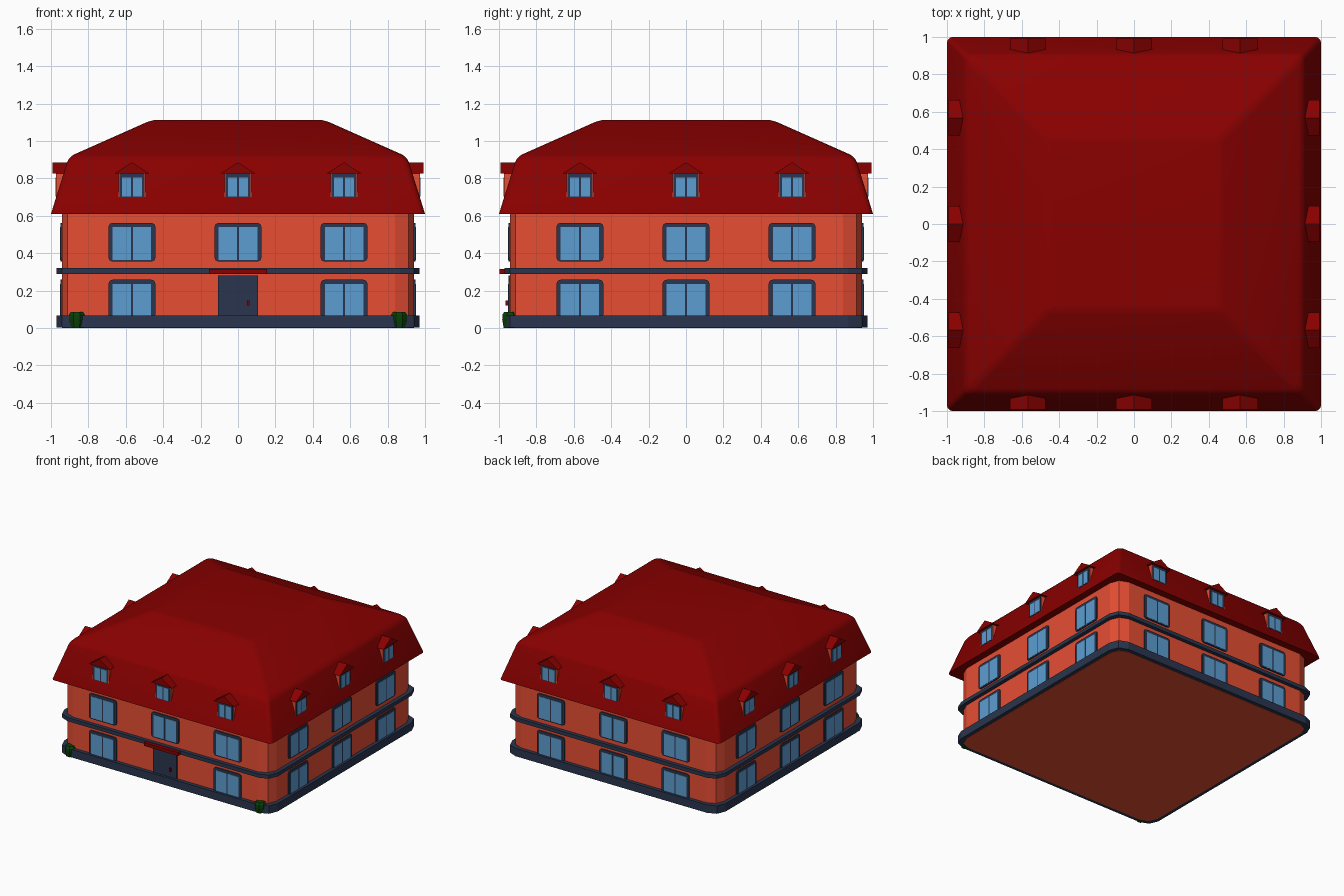
import bpy, bmesh, math
from mathutils import Matrix, Vector

if "Cube" in bpy.data.objects:
    bpy.data.objects.remove(bpy.data.objects["Cube"])


def material(name, rgb):
    m = bpy.data.materials.new(name)
    m.diffuse_color = (*rgb, 1)
    m.use_nodes = True
    m.node_tree.nodes["Principled BSDF"].inputs["Base Color"].default_value = m.diffuse_color
    return m


WALL = material("orange_wall", (0.80, 0.076, 0.034))
ROOF = material("dark_red_roof", (0.25, 0.0, 0.0))
TRIM = material("slate_trim", (0.023, 0.036, 0.075))
GLASS = material("blue_glass", (0.107, 0.34, 0.64))
GREEN = material("shrub_green", (0.003, 0.052, 0.003))


def finish(name, bm, mat, smooth=None):
    bmesh.ops.recalc_face_normals(bm, faces=bm.faces)
    me = bpy.data.meshes.new(name)
    bm.to_mesh(me)
    bm.free()
    me.materials.append(mat)
    ob = bpy.data.objects.new(name, me)
    bpy.context.collection.objects.link(ob)
    if smooth:
        for o in bpy.context.selected_objects:
            o.select_set(False)
        ob.select_set(True)
        bpy.context.view_layer.objects.active = ob
        bpy.ops.object.shade_smooth_by_angle(angle=math.radians(smooth))
    return ob


def extrude(bm, loop, offset):
    """Closed prism from a loop of 3D points."""
    off = Vector(offset)
    a = [bm.verts.new(p) for p in loop]
    b = [bm.verts.new(Vector(p) + off) for p in loop]
    bm.faces.new(a)
    bm.faces.new(b[::-1])
    for i in range(len(a)):
        j = (i + 1) % len(a)
        bm.faces.new((a[i], a[j], b[j], b[i]))


def rounded(hx, hy, r, seg):
    """Rounded rectangle outline around the origin."""
    if r == 0:
        return [(hx, hy), (-hx, hy), (-hx, -hy), (hx, -hy)]
    pts = []
    for q, (sx, sy) in enumerate(((1, 1), (-1, 1), (-1, -1), (1, -1))):
        for k in range(seg + 1):
            t = (q + k / seg) * math.pi / 2
            pts.append((sx * (hx - r) + r * math.cos(t), sy * (hy - r) + r * math.sin(t)))
    return pts


def slab(name, half, z0, z1, mat, r):
    bm = bmesh.new()
    extrude(bm, [(x, y, z0) for x, y in rounded(half, half, r, 2)], (0, 0, z1 - z0))
    return finish(name, bm, mat)


def plate(bm, x0, x1, z0, z1, y0, y1, r=0):
    """Upright panel on the front side, y0 is its outer face."""
    cx, cz = (x0 + x1) / 2, (z0 + z1) / 2
    loop = rounded((x1 - x0) / 2, (z1 - z0) / 2, r, 2)
    extrude(bm, [(cx + x, y0, cz + z) for x, z in loop], (0, y1 - y0, 0))


def four_sides(name, mat, build):
    """Build one facade's parts and repeat them on every side."""
    bm = bmesh.new()
    for side in range(4):
        old = set(bm.verts)
        build(bm, side)
        new = [v for v in bm.verts if v not in old]
        bmesh.ops.rotate(bm, verts=new, matrix=Matrix.Rotation(side * math.pi / 2, 3, 'Z'))
    return finish(name, bm, mat)


# Main volumes
slab("walls", 0.94, 0.0, 0.64, WALL, 0.1)
slab("plinth", 0.97, 0.002, 0.067, TRIM, 0.1)
slab("floor_band", 0.97, 0.29, 0.32, TRIM, 0.1)

# Mansard roof from stacked square rings
bm = bmesh.new()
rings = []
for h, z in ((1.0, 0.61), (0.905, 0.915), (0.46, 1.113)):
    rings.append([bm.verts.new((sx * h, sy * h, z))
                  for sx, sy in ((1, 1), (-1, 1), (-1, -1), (1, -1))])
for lo, hi in zip(rings, rings[1:]):
    for i in range(4):
        j = (i + 1) % 4
        bm.faces.new((lo[i], lo[j], hi[j], hi[i]))
bm.faces.new(rings[0][::-1])
bm.faces.new(rings[-1])
soft = [e for e in bm.edges if max(v.co.z for v in e.verts) > 0.7]
bmesh.ops.bevel(bm, geom=soft, offset=0.03, segments=3, profile=0.5, affect='EDGES')
finish("roof", bm, ROOF, smooth=40)

COLS = (-0.567, 0.0, 0.567)


def openings(side):
    """Window centre and vertical extent; the front door takes one place."""
    for x in COLS:
        yield x, 0.355, 0.562
        if side or x:
            yield x, 0.05, 0.258


# Windows
def frames(bm, side):
    for x, z0, z1 in openings(side):
        plate(bm, x - 0.125, x + 0.125, z0, z1, -0.949, -0.93, 0.02)


def panes(bm, side):
    for x, z0, z1 in openings(side):
        for s in (-1, 1):
            a, b = sorted((x + s * 0.005, x + s * 0.103))
            plate(bm, a, b, z0 + 0.009, z1 - 0.022, -0.951, -0.945)


four_sides("window_frames", TRIM, frames)
four_sides("window_panes", GLASS, panes)


# Dormers
def dormer_bodies(bm, side):
    for x in COLS:
        plate(bm, x - 0.073, x + 0.073, 0.70, 0.83, -0.972, -0.90)


def dormer_frames(bm, side):
    for x in COLS:
        plate(bm, x - 0.067, x + 0.067, 0.698, 0.825, -0.974, -0.95)


def dormer_panes(bm, side):
    for x in COLS:
        for s in (-1, 1):
            a, b = sorted((x + s * 0.005, x + s * 0.053))
            plate(bm, a, b, 0.702, 0.804, -0.976, -0.97)


def dormer_roofs(bm, side):
    for x in COLS:
        extrude(bm, [(x - 0.095, -0.993, 0.825), (x + 0.095, -0.993, 0.825),
                     (x, -0.993, 0.886)], (0, 0.11, 0))


four_sides("dormer_bodies", WALL, dormer_bodies)
four_sides("dormer_frames", TRIM, dormer_frames)
four_sides("dormer_panes", GLASS, dormer_panes)
four_sides("dormer_roofs", ROOF, dormer_roofs)

# Entrance
for name, mat, box in (
        ("door", TRIM, (-0.107, 0.107, 0.05, 0.28, -0.950, -0.93)),
        ("door_handle", ROOF, (0.048, 0.062, 0.12, 0.147, -0.966, -0.94)),
        ("door_canopy", ROOF, (-0.155, 0.155, 0.289, 0.316, -0.998, -0.93))):
    bm = bmesh.new()
    plate(bm, *box)
    finish(name, bm, mat)

# Clipped shrubs at the front corners, eight-sided and widest near the top
for name, x in (("left_shrub", -0.862), ("right_shrub", 0.862)):
    bm = bmesh.new()
    layers = []
    for r, z in ((0.038, 0.001), (0.046, 0.045), (0.045, 0.072), (0.034, 0.086)):
        layers.append([bm.verts.new((x + r * math.cos((k + 0.5) * math.pi / 4),
                                     -0.94 + r * math.sin((k + 0.5) * math.pi / 4), z))
                       for k in range(8)])
    for lo, hi in zip(layers, layers[1:]):
        for k in range(8):
            n = (k + 1) % 8
            bm.faces.new((lo[k], lo[n], hi[n], hi[k]))
    bm.faces.new(layers[0][::-1])
    bm.faces.new(layers[-1])
    finish(name, bm, GREEN)
